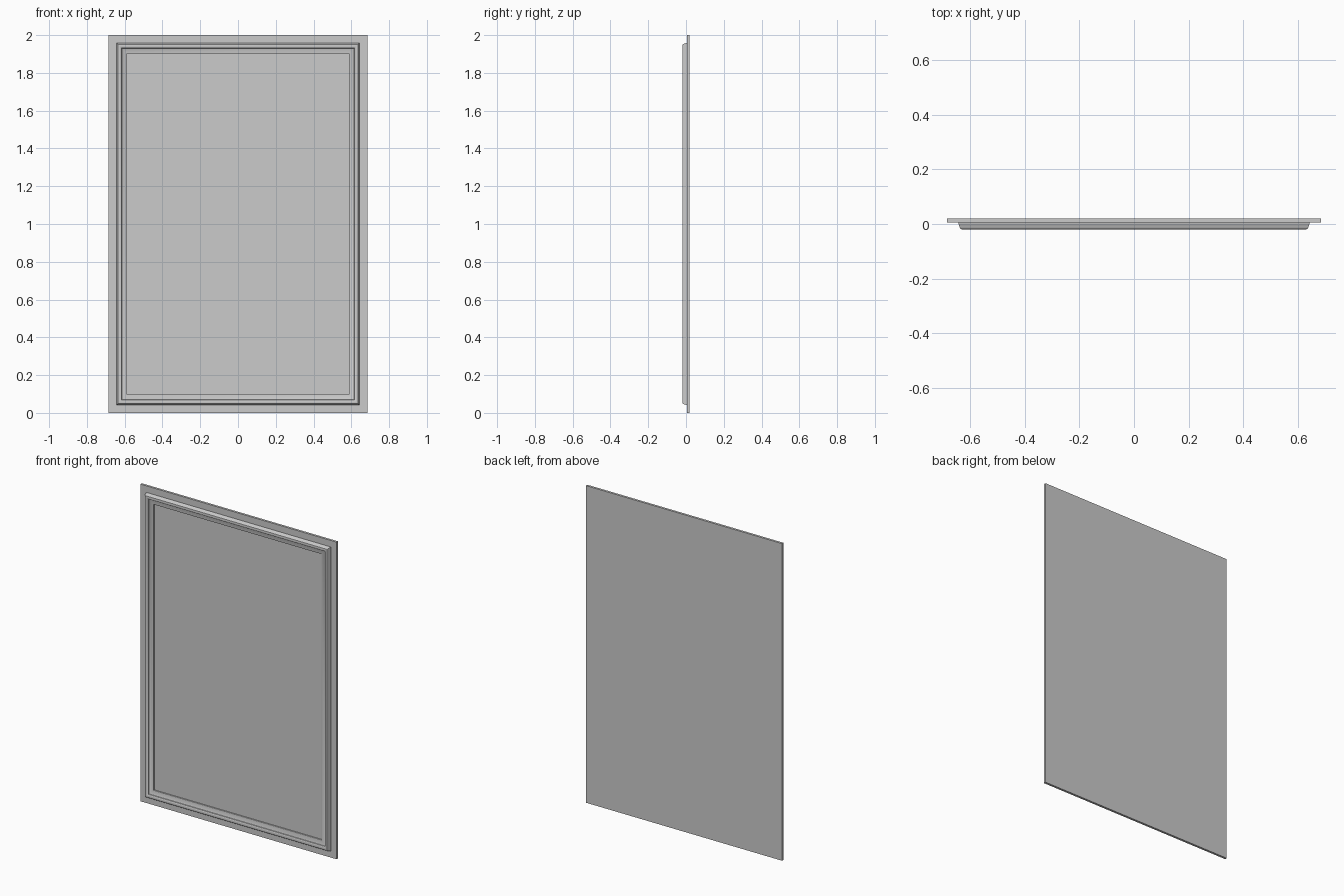
import bpy, bmesh

if "Cube" in bpy.data.objects:
    bpy.data.objects.remove(bpy.data.objects["Cube"])

HALF_W, HEIGHT = 0.685, 2.0
BACK, FACE = 0.0195, 0.005      # y of the board's back and front faces


def finish(name, bm):
    bmesh.ops.recalc_face_normals(bm, faces=bm.faces)
    me = bpy.data.meshes.new(name)
    bm.to_mesh(me)
    bm.free()
    ob = bpy.data.objects.new(name, me)
    bpy.context.collection.objects.link(ob)
    return ob


def rect(bm, inset, y):
    x = HALF_W - inset
    return [bm.verts.new((px, y, pz)) for px, pz in
            ((-x, inset), (x, inset), (x, HEIGHT - inset), (-x, HEIGHT - inset))]


# Flat backing board
bm = bmesh.new()
bmesh.ops.create_cube(bm, size=1)
for v in bm.verts:
    v.co = (v.co.x * 2 * HALF_W,
            (FACE + BACK) / 2 + v.co.y * (BACK - FACE),
            (v.co.z + 0.5) * HEIGHT)
finish("backing_board", bm)

# Mitred moulding: (inset from board edge, height above board face)
profile = [(0.041, -0.002), (0.041, 0.004), (0.043, 0.007), (0.045, 0.015),
           (0.047, 0.020), (0.050, 0.0235), (0.054, 0.0245), (0.060, 0.0245),
           (0.065, 0.023), (0.069, 0.019), (0.070, 0.013), (0.073, 0.011),
           (0.095, 0.011), (0.098, 0.009), (0.098, -0.002)]
bm = bmesh.new()
loops = [rect(bm, inset, FACE - h) for inset, h in profile]
for a, b in zip(loops, loops[1:] + loops[:1]):
    for i in range(4):
        j = (i + 1) % 4
        bm.faces.new((a[i], a[j], b[j], b[i]))
moulding = finish("panel_moulding", bm)

# Smooth the rounded bead, keep steps and mitres crisp
bpy.context.view_layer.objects.active = moulding
moulding.select_set(True)
bpy.ops.object.shade_smooth_by_angle(angle=0.6)
